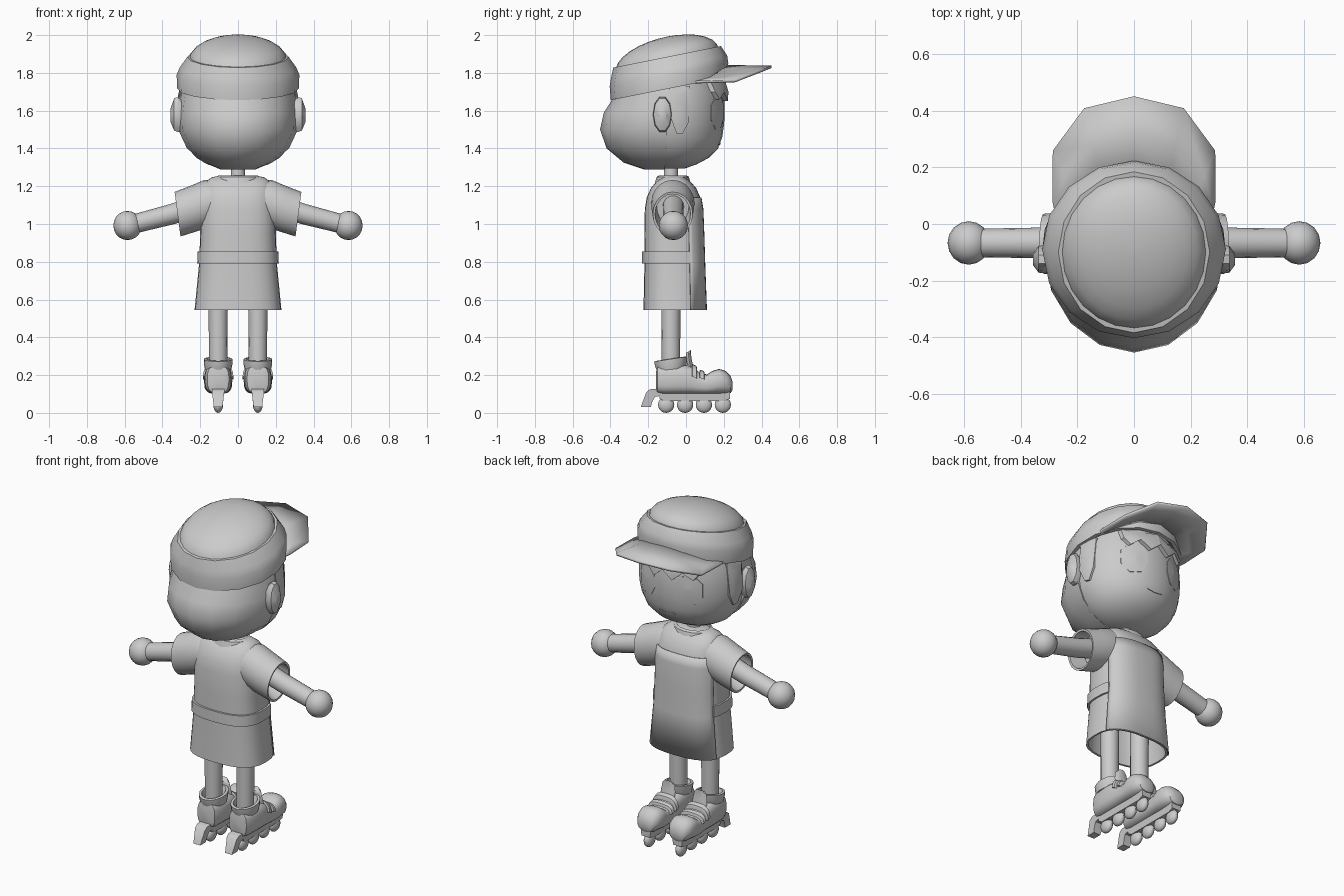
import bpy, bmesh, math
from mathutils import Vector as V
from mathutils.bvhtree import BVHTree

if "Cube" in bpy.data.objects:
    bpy.data.objects.remove(bpy.data.objects["Cube"])

GREY = bpy.data.materials.new("light_grey")
GREY.diffuse_color = (0.6, 0.6, 0.6, 1)
GREY.use_nodes = True
GREY.node_tree.nodes["Principled BSDF"].inputs["Base Color"].default_value = GREY.diffuse_color
X, Y, Z = V((1, 0, 0)), V((0, 1, 0)), V((0, 0, 1))
PI = math.pi


def finish(name, bm, angle=35, thick=0):
    bmesh.ops.remove_doubles(bm, verts=bm.verts, dist=1e-5)
    bmesh.ops.recalc_face_normals(bm, faces=bm.faces)
    me = bpy.data.meshes.new(name)
    bm.to_mesh(me)
    bm.free()
    ob = bpy.data.objects.new(name, me)
    me.materials.append(GREY)
    bpy.context.collection.objects.link(ob)
    bpy.ops.object.select_all(action='DESELECT')
    ob.select_set(True)
    bpy.context.view_layer.objects.active = ob
    bpy.ops.object.shade_smooth_by_angle(angle=math.radians(angle))
    if thick:
        m = ob.modifiers.new("thickness", 'SOLIDIFY')
        m.thickness, m.offset = thick, 0
    return ob


def ring(c, u, v, n=20, e=2.0, a0=0.0, a1=2 * PI):
    """Superellipse ring, or an arc of one, spanned by half-axes u and v."""
    full = a1 - a0 > 6.28
    f = lambda t: math.copysign(abs(t) ** (2 / e), t)
    ts = [a0 + (a1 - a0) * i / n for i in range(n if full else n + 1)]
    return [V(c) + u * f(math.cos(t)) + v * f(math.sin(t)) for t in ts]


def loft(name, rings, caps=(True, True), closed=True, angle=35, thick=0):
    bm = bmesh.new()
    rows = [[bm.verts.new(p) for p in r] for r in rings]
    n = len(rows[0])
    for a, b in zip(rows, rows[1:]):
        for i in range(n if closed else n - 1):
            j = (i + 1) % n
            bm.faces.new((a[i], a[j], b[j], b[i]))
    if caps[0]:
        bm.faces.new(rows[0])
    if caps[1]:
        bm.faces.new(rows[-1])
    return finish(name, bm, angle, thick)


def zrings(rows, grow=0, **kw):
    """Level rings from rows of (z, centre y, half width, half depth)."""
    return [ring((0, cy, z), X * (rx + grow), Y * (ry + grow), **kw) for z, cy, rx, ry in rows]


def ball(name, c, r, seg=16):
    bm = bmesh.new()
    bmesh.ops.create_uvsphere(bm, u_segments=seg, v_segments=seg * 5 // 8, radius=1)
    for v in bm.verts:
        v.co = V((c[0] + v.co.x * r[0], c[1] + v.co.y * r[1], c[2] + v.co.z * r[2]))
    return finish(name, bm)


# head
face = loft("face", zrings([(1.293, -.08, .08, .07), (1.315, -.075, .16, .13), (1.35, -.07, .22, .19),
                            (1.4, -.075, .265, .245), (1.46, -.08, .295, .272), (1.53, -.08, .31, .282),
                            (1.6, -.08, .312, .285), (1.7, -.08, .305, .28), (1.8, -.08, .27, .25)], n=28))
loft("back_hair", zrings([(1.288, -.11, .09, .11), (1.325, -.11, .18, .22), (1.4, -.105, .27, .315),
                          (1.5, -.1, .317, .355), (1.59, -.1, .315, .335), (1.66, -.1, .307, .29),
                          (1.75, -.1, .29, .27)], n=8, a0=PI, a1=2 * PI))
loft("neck", zrings([(1.18, -.08, .04, .04), (1.32, -.08, .037, .037)], n=14))

# plates laid onto the face, outlines given across one axis and up
tree = BVHTree.FromPolygons([v.co for v in face.data.vertices], [p.vertices for p in face.data.polygons])


def plate(name, pts, axis, sign, off=.006):
    cx, cz = (sum(p[k] for p in pts) / len(pts) for k in (0, 1))

    def put(a, z):
        o = V((a, sign * 2, z)) if axis == 'Y' else V((sign * 2, a, z))
        d = (Y if axis == 'Y' else X) * -sign
        hit, nor, _, _ = tree.ray_cast(o, d)
        return hit - d * off
    rows = [[put(cx + (a - cx) * s, cz + (z - cz) * s) for a, z in pts] for s in (1, .66, .33, .05)]
    base = [p - (Y if axis == 'Y' else X) * sign * (off + .01) for p in rows[0]]
    loft(name, [base] + rows, caps=(False, True))


EYE = [(.07, 1.56), (.1, 1.51), (.16, 1.5), (.205, 1.55), (.205, 1.63), (.17, 1.67), (.1, 1.67), (.07, 1.63)]
BURN = [(-.08, 1.56), (-.05, 1.48), (-.02, 1.475), (.015, 1.54), (.02, 1.73), (-.09, 1.73)]
for s, side in ((-1, "left"), (1, "right")):
    plate("eye_" + side, [(s * x, z) for x, z in EYE], 'Y', 1, .004)
    plate("sideburn_" + side, BURN, 'X', s, .012)
    plate("fringe_" + side, [(s * x, z) for x, z in
          [(0, 1.77), (0, 1.7), (.06, 1.65), (.12, 1.7), (.17, 1.66), (.2, 1.7), (.2, 1.77)]], 'Y', 1, .025)
    # ears
    loft("ear_" + side, [ring((s * x, -.125, z), Y * ry, Z * rz, n=10) for x, z, ry, rz in
                         [(.28, 1.565, .04, .07), (.315, 1.58, .05, .098), (.338, 1.58, .047, .09),
                          (.358, 1.575, .02, .035)]])
plate("mouth", [(-.05, 1.425), (0, 1.418), (.05, 1.425), (.05, 1.432), (0, 1.425), (-.05, 1.432)], 'Y', 1, .004)

# cap: tilted rings, front edge higher
UP = V((0, 1, .2))


def cap_ring(h, rx, ry, cy=-.09, n=16):
    return ring((0, cy, h), X * rx, UP * ry, n=n, a0=PI / 2, a1=PI / 2 + 2 * PI)


loft("cap_band", [cap_ring(1.75, .27, .27), cap_ring(1.717, .3, .29), cap_ring(1.717, .322, .308),
                  cap_ring(1.79, .325, .314), cap_ring(1.83, .308, .308), cap_ring(1.885, .268, .285, -.1),
                  cap_ring(1.885, .25, .265, -.1), cap_ring(1.86, .245, .26, -.1)], angle=30)
loft("cap_dome", [cap_ring(1.87 + .122 * math.sin(t), .258 * math.cos(t), .272 * math.cos(t), -.1, 24)
                  for t in (0, .25, .5, .75, 1, 1.2, 1.4, 1.55)])
outer = [(0, .452, 1.832), (.175, .41, 1.815), (.285, .26, 1.757), (.287, .08, 1.753)]
inner = [(0, .17, 1.835), (.12, .15, 1.815), (.21, .08, 1.775), (.27, 0, 1.748)]
mirror = lambda h: [V((-x, y, z)) for x, y, z in h[:0:-1]] + [V(p) for p in h]
mid = [[(V(a) * (1 - t) + V(b) * t) for a, b in zip(mirror(outer), mirror(inner))] for t in (0, .5, 1)]
loft("cap_brim", mid, caps=(False, False), closed=False, thick=.014)

# dress with hollow hem, belt round the back, apron panel in front
BODY = [(.545, -.06, .23, .165), (.79, -.062, .206, .158), (.95, -.065, .2, .156), (1.08, -.066, .2, .152),
        (1.14, -.066, .195, .142), (1.19, -.066, .185, .12), (1.225, -.066, .17, .09),
        (1.247, -.066, .14, .06), (1.255, -.066, .1, .035)]
inside = [(.78, -.062, .19, .145), (.546, -.06, .219, .154)]
loft("dress", zrings(inside + BODY, n=28, e=2.7))
loft("belt", zrings([(z, -.062, rx, .17) for z, rx in ((.79, .216), (.855, .214))],
                    n=18, e=2.7, a0=PI * .87, a1=PI * 2.13))
loft("apron", zrings(BODY[:5], grow=.004, n=16, e=2.7, a0=PI * .13, a1=PI * .87),
     caps=(False, False), closed=False, thick=.004)
loft("collar", zrings([(1.2, -.07, .13, .1), (1.25, -.07, .115, .085), (1.258, -.07, .1, .072),
                       (1.215, -.07, .075, .055)], n=16), caps=(True, True))

for s, side in ((-1, "left"), (1, "right")):
    # sleeve with hollow end, arm and hand
    across = V((s * .13, 0, .99))
    loft("sleeve_" + side, [ring((s * x, -.07, z), Y * ry, across * rz, n=20) for x, z, ry, rz in
                            [(.1, 1.115, .11, .115), (.16, 1.11, .115, .125), (.24, 1.08, .112, .122),
                             (.32, 1.052, .106, .119), (.318, 1.052, .094, .107), (.22, 1.09, .085, .095)]])
    tilt = V((s * .28, 0, .96))
    loft("arm_" + side, [ring((s * x, -.067, z), Y * r, tilt * r, n=16) for x, z, r in
                         [(.2, 1.1, .056), (.35, 1.052, .054), (.57, .985 + .01, .05)]])
    ball("hand_" + side, (s * .585, -.067, .992), (.075, .077, .077))

    # leg
    bx = s * .105
    loft("leg_" + side, [ring((bx, -.08, z), X * r, Y * r, n=16) for z, r in ((.2, .048), (.7, .052))])

    # boot, lofted from heel to toe: y, bottom, top, half width
    def boot_ring(y, lo, hi, w, e=3.0, g=0):
        return ring((bx, y, (lo + hi) / 2), X * (w + g), Z * ((hi - lo) / 2 + g), n=20, e=e)
    loft("boot_" + side, [boot_ring(*r) for r in
                          [(-.158, .12, .22, .04), (-.152, .105, .25, .057), (-.12, .1, .255, .069),
                           (-.03, .1, .255, .073), (.03, .1, .25, .07), (.07, .1, .215, .068),
                           (.11, .1, .203, .07), (.14, .1, .222, .074), (.175, .1, .233, .075, 2.5),
                           (.21, .1, .222, .069, 2.4), (.236, .105, .195, .052, 2.2), (.246, .12, .165, .028, 2)]])
    # cuff, higher at the front
    loft("boot_cuff_" + side, [ring((bx, -.08, z), X * rx, V((0, ry, ry * k)), n=18) for z, rx, ry, k in
                               [(.23, .07, .075, .1), (.255, .075, .085, .1), (.285, .076, .09, .15),
                                (.287, .062, .075, .15), (.25, .053, .055, .1)]])
    loft("boot_tongue_" + side, [ring((bx, y, z), X * w, V((0, .014, .008)), n=10) for y, z, w in
                                 [(.03, .21, .05), (.018, .27, .047), (.012, .312, .04), (.014, .326, .025)]])
    # lace straps
    for i, (y, top, k) in enumerate(((.045, .24, .5), (.085, .212, .35))):
        loft(f"boot_strap_{side}_{i}", [ring((bx, y + d, .17 - d * k), X * (.073 + g), Z * (top - .165 + g),
                                             n=14, e=3, a0=.1, a1=PI - .1)
                                        for d, g in ((-.014, 0), (-.01, .008), (.01, .008), (.014, 0))])
    # wheel frame, wheels and heel brake
    box = [V((bx + a * .03, 0, 0)) for a in (-1, 1)]
    for name, prof in (("wheel_frame_", [(-.14, .11), (-.14, .075), (-.115, .062), (.2, .062), (.232, .075), (.232, .11)]),
                       ("heel_brake_", [(-.24, .03), (-.21, .11), (-.19, .125), (-.145, .128), (-.135, .09),
                                        (-.165, .085), (-.178, .06), (-.187, .03)])):
        loft(name + side, [[b + V(((b.x - bx) * (z - .09) * 4, y, z)) for y, z in prof] for b in box])
    for i in range(4):
        ball(f"wheel_{side}_{i}", (bx, -.105 + .1 * i, .043), (.026, .043, .043))
